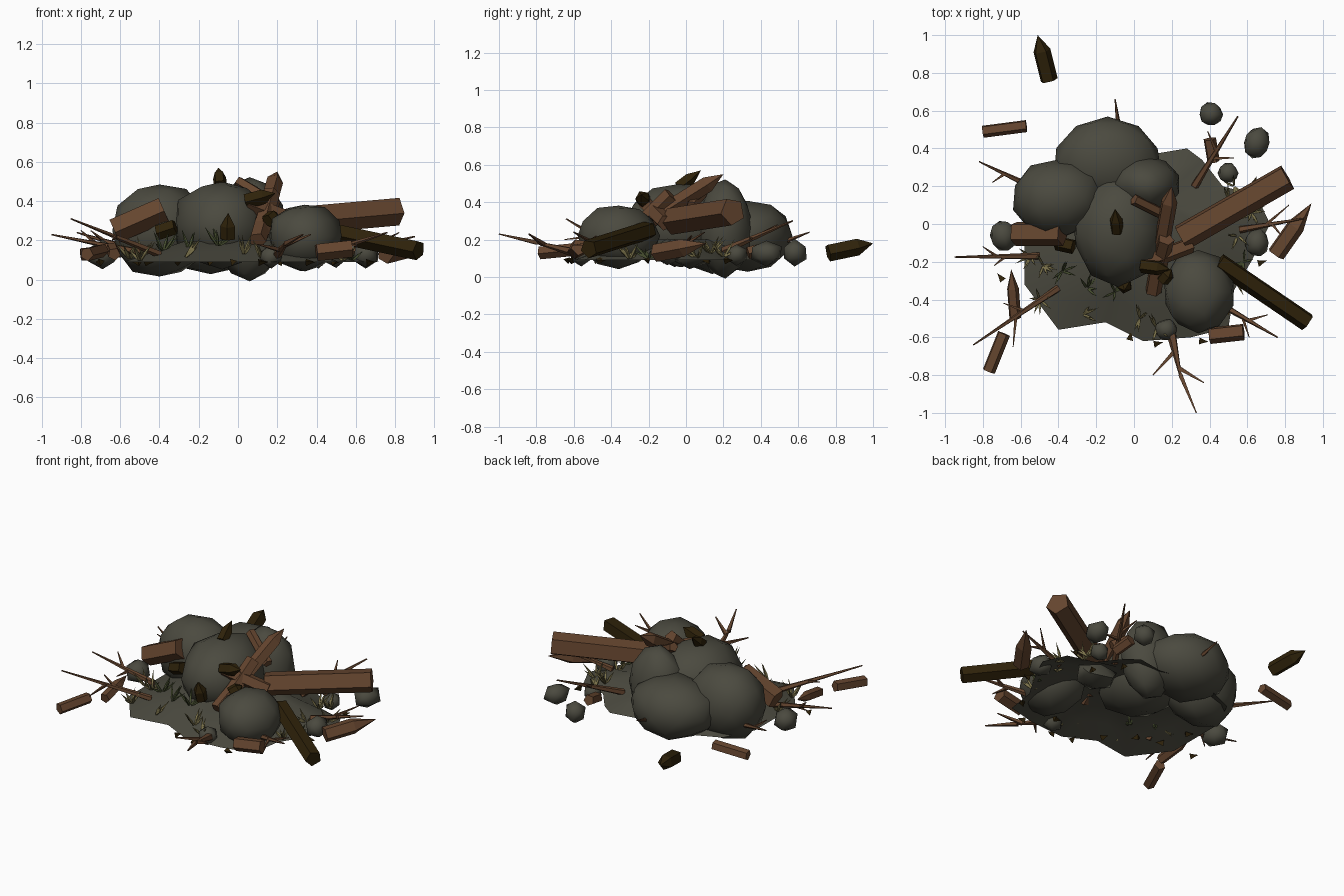
import bpy, bmesh, math, random
from mathutils import Vector

random.seed(4)
cube = bpy.data.objects.get("Cube")
if cube:
    bpy.data.objects.remove(cube)


def material(name, red, green, blue):
    mat = bpy.data.materials.new(name)
    mat.use_nodes = True
    color = (red, green, blue, 1)
    mat.diffuse_color = color
    mat.node_tree.nodes["Principled BSDF"].inputs["Base Color"].default_value = color
    return mat


stone = material("grey_stone", .07, .068, .05)
wood = material("brown_wood", .13, .06, .028)
dark_wood = material("dark_wood", .028, .016, .003)
straw = material("dry_grass", .2, .17, .07)
green = material("green_grass", .065, .08, .03)


def finish(bm, name, mat, smooth=False):
    bmesh.ops.recalc_face_normals(bm, faces=bm.faces)
    mesh = bpy.data.meshes.new(name)
    for face in bm.faces:
        face.smooth = smooth
    bm.to_mesh(mesh)
    bm.free()
    mesh.materials.append(mat)
    obj = bpy.data.objects.new(name, mesh)
    bpy.context.collection.objects.link(obj)
    return obj


def add_bar(bm, start, end, start_r, end_r, sides=5, point=0):
    """Tapered bar between two points; point is the share used by a sharp tip."""
    start, end = Vector(start), Vector(end)
    turn = (end - start).to_track_quat("Z", "Y")
    shoulder = end.lerp(start, point)
    rings = []
    for centre, radius in ((start, start_r), (shoulder, end_r)):
        ring = []
        for i in range(sides):
            a = math.tau * i / sides + math.pi / 4
            offset = Vector((math.cos(a), math.sin(a), 0)) * radius
            ring.append(bm.verts.new(centre + turn @ offset))
        rings.append(ring)
    low, high = rings
    tip = bm.verts.new(end) if point else None
    bm.faces.new(low[::-1])
    for i in range(sides):
        j = (i + 1) % sides
        bm.faces.new((low[i], low[j], high[j], high[i]))
        if tip:
            bm.faces.new((high[i], high[j], tip))
    if not tip:
        bm.faces.new(high)


def beam(name, start, end, radius, mat=wood, point=0):
    bm = bmesh.new()
    add_bar(bm, start, end, radius, radius, point=point)
    finish(bm, name, mat)


def branch(name, start, end, radius, *forks):
    """Thin stem with side twigs, each given as share along the stem and tip."""
    bm = bmesh.new()
    start, end = Vector(start), Vector(end)
    add_bar(bm, start, end, radius, radius * .2)
    for share, tip in forks:
        add_bar(bm, start.lerp(end, share), tip, radius * .6, radius * .15, sides=4)
    finish(bm, name, wood)


def rock(name, centre, size, detail=2, rough=.05):
    bm = bmesh.new()
    bmesh.ops.create_icosphere(bm, subdivisions=detail, radius=1)
    for v in bm.verts:
        v.co *= 1 + random.uniform(-rough, rough)
        v.co = Vector(centre) + v.co * Vector(size)
    obj = finish(bm, name, stone, smooth=True)
    bpy.ops.object.select_all(action="DESELECT")
    obj.select_set(True)
    bpy.context.view_layer.objects.active = obj
    bpy.ops.object.shade_smooth_by_angle(angle=math.radians(60))


# Low domed sheet of earth under the pile
outline = [(-.58, -.12), (-.58, -.32), (-.4, -.56), (-.15, -.52), (.05, -.62), (.3, -.6),
           (.5, -.55), (.53, -.35), (.62, -.2), (.72, 0), (.65, .15), (.47, .2),
           (.36, .34), (.28, .4), (.1, .37), (-.2, .42), (-.48, .3), (-.58, .1)]
bm = bmesh.new()
rings = []
for scale, height in ((1, .09), (.75, .14), (.45, .2)):
    rings.append([bm.verts.new((x * scale, y * scale, height)) for x, y in outline])
for low, high in zip(rings, rings[1:]):
    for i in range(len(low)):
        bm.faces.new((low[i - 1], low[i], high[i], high[i - 1]))
bm.faces.new(rings[-1])
finish(bm, "earth_sheet", stone, smooth=True)

# Large boulders
rock("left_boulder", (-.4, .14, .25), (.25, .21, .24))
rock("back_boulder", (-.14, .33, .22), (.29, .24, .19))
rock("centre_boulder", (-.08, -.03, .28), (.25, .3, .23))
rock("upper_boulder", (.06, .21, .26), (.18, .15, .26))
rock("front_boulder", (.34, -.36, .22), (.19, .22, .17))

# Small stones around the edge
rock("small_stone", (.41, .58, .13), (.07, .07, .07), detail=1, rough=.1)
rock("small_stone", (.65, .43, .13), (.08, .09, .07), detail=1, rough=.1)
rock("small_stone", (.5, .27, .12), (.06, .06, .06), detail=1, rough=.1)
rock("small_stone", (.65, -.1, .13), (.07, .08, .07), detail=1, rough=.1)
rock("small_stone", (-.69, -.06, .13), (.08, .09, .08), detail=1, rough=.1)
rock("small_stone", (.17, -.56, .12), (.07, .06, .06), detail=1, rough=.1)
rock("small_stone", (.32, .02, .12), (.14, .12, .08), detail=1, rough=.1)

# Broken beams
beam("long_beam", (.25, -.07, .3), (.81, .25, .35), .075)
beam("dark_beam", (.45, -.2, .25), (.92, -.52, .15), .052, dark_wood)
beam("left_beam", (-.63, -.05, .25), (-.38, -.05, .36), .068)
beam("leaning_beam", (.1, -.36, .2), (.2, .2, .55), .045, point=.15)
beam("cross_beam", (.04, -.21, .39), (.3, -.11, .29), .045)
beam("upper_stick", (0, .13, .5), (.2, .03, .38), .03)
beam("steep_beam", (.11, -.3, .22), (.17, -.08, .44), .045)
beam("front_left_beam", (-.77, -.78, .13), (-.69, -.58, .15), .036)
beam("left_stake", (-.63, -.5, .13), (-.65, -.24, .18), .033, point=.4)
beam("back_left_plank", (-.8, .49, .13), (-.57, .52, .15), .034)
beam("front_plank", (.4, -.59, .14), (.58, -.57, .16), .046)
beam("right_stake", (.75, -.16, .13), (.94, .11, .18), .05, point=.45)
beam("back_right_stub", (.42, .33, .13), (.4, .45, .16), .035)
beam("dark_stake", (-.45, .76, .13), (-.51, 1, .18), .048, dark_wood, point=.35)

# Dark splinters resting on the boulders
beam("dark_splinter", (-.09, -.04, .48), (-.1, .08, .57), .035, dark_wood, point=.5)
beam("dark_splinter", (-.05, -.31, .21), (-.05, -.35, .34), .04, dark_wood, point=.5)
beam("dark_splinter", (.04, -.22, .4), (.19, -.24, .44), .04, dark_wood, point=.4)
beam("dark_splinter", (-.41, -.1, .24), (-.32, -.12, .27), .04, dark_wood)
beam("dark_splinter", (.15, -.3, .3), (.2, -.24, .34), .035, dark_wood, point=.4)

# Dead branches
branch("left_branch", (-.5, -.17, .14), (-.95, -.175, .23), .02,
       (.5, (-.8, -.12, .25)), (.4, (-.74, -.22, .14)))
branch("front_left_branch", (-.4, -.34, .13), (-.85, -.64, .31), .02,
       (.4, (-.69, -.42, .24)), (.5, (-.64, -.65, .2)))
branch("front_branch", (.2, -.59, .13), (.25, -.82, .19), .026,
       (.9, (.33, -1, .23)), (.35, (.1, -.8, .18)), (.75, (.37, -.84, .23)))
branch("back_right_branch", (.32, .2, .14), (.55, .57, .3), .022,
       (.5, (.39, .49, .28)), (.4, (.53, .35, .2)))
branch("back_branch", (-.08, .5, .18), (-.1, .66, .24), .016)
branch("back_left_branch", (-.55, .2, .16), (-.82, .33, .24), .018,
       (.5, (-.75, .22, .25)))
branch("right_branch", (.56, -.03, .14), (.9, .03, .22), .02,
       (.4, (.82, .1, .24)), (.5, (.78, -.06, .2)))
branch("front_right_branch", (.45, -.42, .14), (.76, -.6, .24), .02,
       (.5, (.71, -.48, .22)), (.4, (.61, -.6, .17)))


def grass(name, mat, spots):
    """Tufts of slim pointed blades fanning out of the domed earth."""
    for x, y in spots:
        bm = bmesh.new()
        height = .1 + max(0, .6 - math.hypot(x, y)) / 3
        root = Vector((x, y, height))
        for blade in range(6):
            a = random.uniform(0, math.tau)
            lean = Vector((math.cos(a), math.sin(a), 0)) * random.uniform(.05, .09)
            tip = root + lean + Vector((0, 0, random.uniform(.03, .1)))
            add_bar(bm, root + lean * .1, tip, .006, .009, sides=4, point=.6)
        finish(bm, name, mat)


grass("dry_tuft", straw, [(-.55, -.17), (-.48, -.22), (-.27, -.48), (.03, -.5), (.55, -.06),
                          (.54, -.3), (.5, .13), (.12, -.55), (.62, .06), (-.5, -.4),
                          (.53, .2)])
grass("green_tuft", green, [(-.25, -.34), (-.1, -.36), (-.38, -.25), (.58, -.2)])

# Dark wood chips on the ground
chips = [(-.71, -.28), (.37, -.62), (-.02, -.59), (.13, -.63), (.64, .23), (-.3, -.35),
         (.42, .1), (-.45, -.3), (.2, -.48), (.68, -.2), (-.15, -.45), (.3, .25),
         (-.52, -.1), (.5, -.45)]
for x, y in chips:
    spin = random.uniform(0, math.tau)
    reach = Vector((math.cos(spin), math.sin(spin), 0)) * .025
    spot = Vector((x, y, .09))
    bm = bmesh.new()
    add_bar(bm, spot - reach, spot + reach, .022, .01, sides=3, point=.5)
    finish(bm, "wood_chip", dark_wood)
